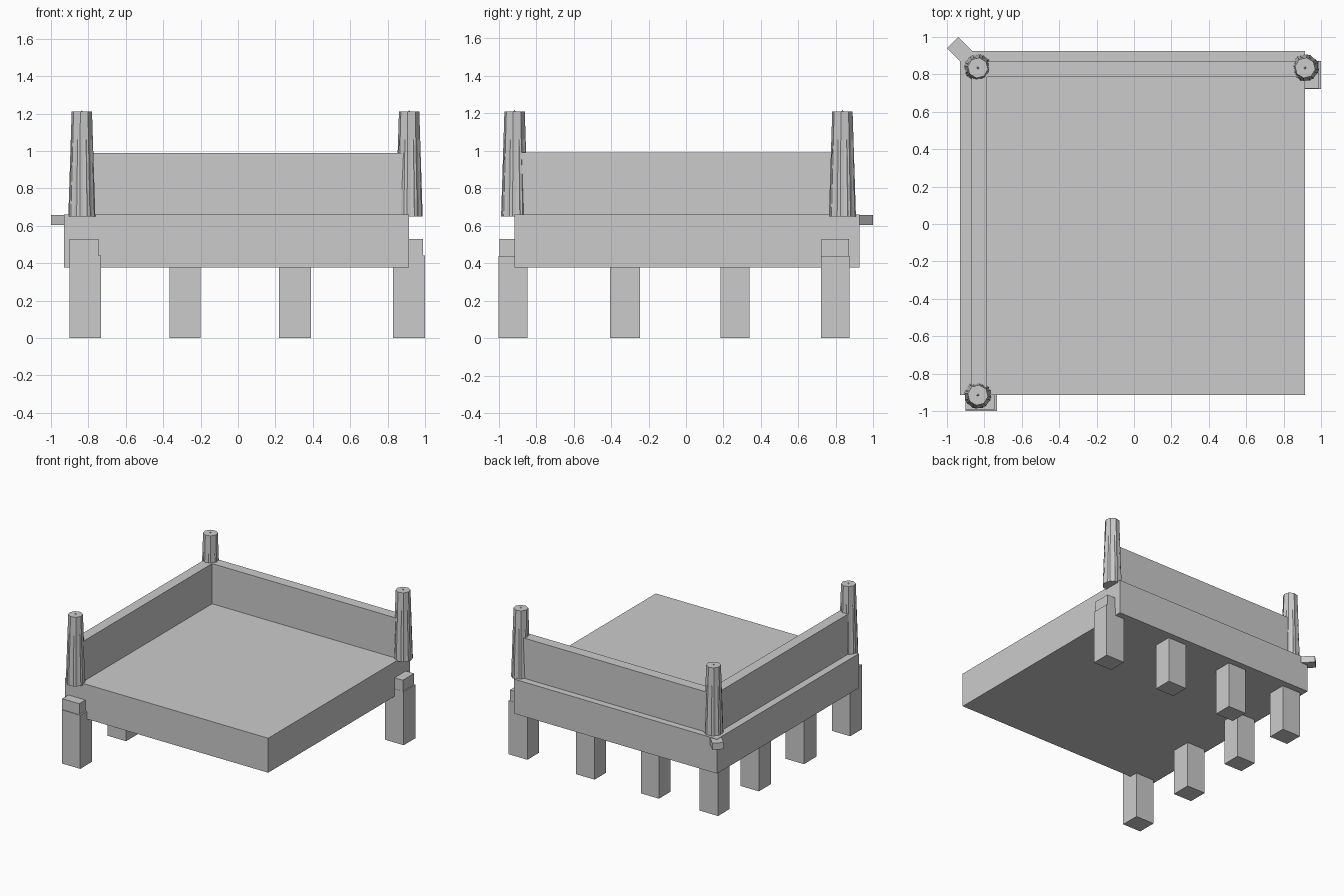
import bpy, bmesh
from math import pi, radians
from mathutils import Matrix

if "Cube" in bpy.data.objects:
    bpy.data.objects.remove(bpy.data.objects["Cube"])


def finish(name, bm):
    bmesh.ops.recalc_face_normals(bm, faces=bm.faces)
    mesh = bpy.data.meshes.new(name)
    bm.to_mesh(mesh)
    bm.free()
    obj = bpy.data.objects.new(name, mesh)
    bpy.context.collection.objects.link(obj)
    return obj


def box(name, x, y, z):
    bm = bmesh.new()
    size = Matrix.Diagonal((x[1] - x[0], y[1] - y[0], z[1] - z[0], 1))
    mid = Matrix.Translation((sum(x) / 2, sum(y) / 2, sum(z) / 2))
    bmesh.ops.create_cube(bm, size=1, matrix=mid @ size)
    return finish(name, bm)


def cone(bm, x, y, z0, z1, r0, r1, turn, sides=8):
    place = Matrix.Translation((x, y, (z0 + z1) / 2)) @ Matrix.Rotation(turn, 4, 'Z')
    bmesh.ops.create_cone(bm, cap_ends=True, segments=sides, radius1=r0, radius2=r1,
                          depth=z1 - z0, matrix=place)


# Deck slab
box("deck", (-0.93, 0.915), (-0.915, 0.925), (0.377, 0.66))

# L-shaped parapet along the left and back edges
bm = bmesh.new()
outline = [(-0.87, -0.915), (-0.785, -0.915), (-0.785, 0.785),
           (0.915, 0.785), (0.915, 0.87), (-0.87, 0.87)]
face = bm.faces.new([bm.verts.new((x, y, 0.655)) for x, y in outline])
top = bmesh.ops.extrude_face_region(bm, geom=[face])["geom"]
bmesh.ops.translate(bm, vec=(0, 0, 0.335),
                    verts=[v for v in top if isinstance(v, bmesh.types.BMVert)])
finish("parapet_wall", bm)

# Tapered posts, each with a lower sleeve and a tiny tip
for name, x, y in [("corner_post", -0.835, 0.835), ("right_post", 0.915, 0.835),
                   ("front_post", -0.835, -0.915)]:
    bm = bmesh.new()
    cone(bm, x, y, 0.65, 1.06, 0.073, 0.059, pi / 8)
    cone(bm, x, y, 0.65, 1.21, 0.073, 0.055, pi / 8 + radians(14))
    cone(bm, x, y, 1.21, 1.218, 0.006, 0.0, 0)
    finish(name, bm)

# Square legs under the left and back edges
for i, y in enumerate([(-1.0, -0.845), (-0.405, -0.245), (0.185, 0.34), (0.72, 0.87)]):
    box(f"left_leg_{i + 1}", (-0.9, -0.733), y, (0, 0.44))
for i, x in enumerate([(-0.365, -0.2), (0.22, 0.39), (0.83, 1.0)]):
    box(f"back_leg_{i + 1}", x, (0.722, 0.872), (0, 0.44))

# Support beams resting on the legs, ends showing past the deck
box("left_beam", (-0.9, -0.745), (-0.995, 0.87), (0.44, 0.53))
box("back_beam", (-0.745, 0.99), (0.724, 0.87), (0.44, 0.53))

# Diagonal beam end poking out of the back left corner
beam = box("diagonal_beam", (-0.2, 0.2), (-0.0425, 0.0425), (0.603, 0.657))
beam.rotation_euler.z = radians(135)
beam.location = (-0.828, 0.828, 0)
